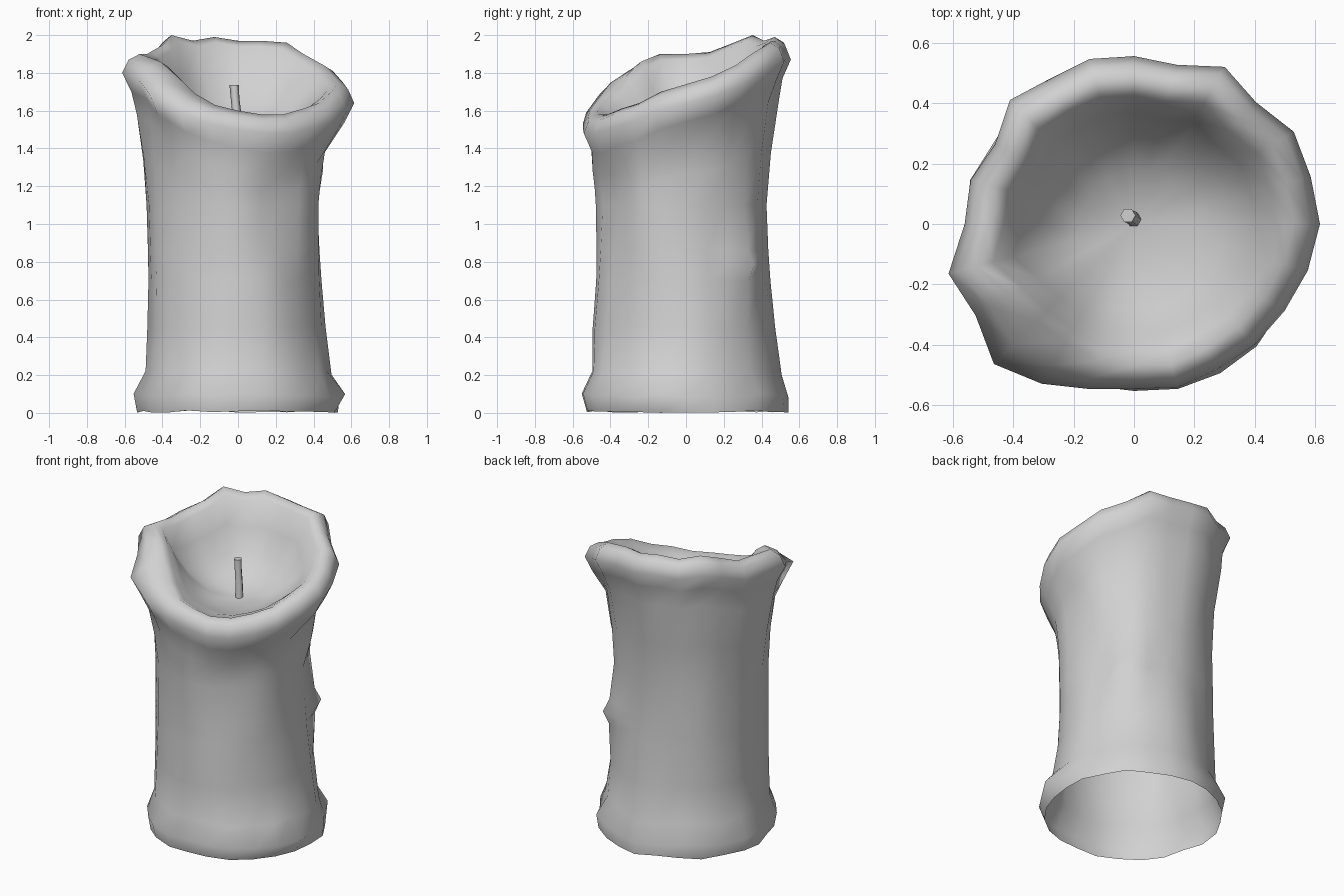
import bpy, bmesh, random
from math import sin, cos, exp, radians, pi
from mathutils import Vector

random.seed(4)
cube = bpy.data.objects.get("Cube")
if cube:
    bpy.data.objects.remove(cube, do_unlink=True)

GREY = (0.64, 0.64, 0.64, 1)
wax = bpy.data.materials.new("pale grey wax")
wax.use_nodes = True
wax.diffuse_color = GREY
wax.node_tree.nodes["Principled BSDF"].inputs["Base Color"].default_value = GREY

# Lip outline radius and crest height, one value per 15 degrees from +x
LIP = [.615, .605, .61, .57, .60, .545, .555, .565, .555, .58, .53, .56,
       .56, .635, .605, .655, .61, .565, .545, .56, .555, .565, .575, .595]
CREST = [1.74, 1.78, 1.84, 1.9, 1.96, 1.97, 1.97, 1.99, 1.97, 2.0, 1.95, 1.91,
         1.9, 1.9, 1.86, 1.78, 1.69, 1.63, 1.6, 1.58, 1.58, 1.61, 1.64, 1.7]
N = len(LIP)
FLOOR = 1.49


def bump(angle, z, at, height, size, width=16, tall=0.15):
    """Soft local swelling or dent on the wall."""
    d = (angle - at + 180) % 360 - 180
    return size * exp(-(d / width) ** 2 - ((z - height) / tall) ** 2)


def wall_radius(angle, z, base):
    a = radians(angle)
    r = base - min(z, 1) * (0.03 * cos(a) + 0.02 * sin(a))
    r += 0.009 * sin(5 * a + 2.5 * z) + 0.006 * sin(9 * a - z)
    r += bump(angle, z, 45, 0.78, 0.06, 8, 0.08)       # drip
    r += bump(angle, z, 42, 0.9, 0.025, 12, 0.5)       # long ridge
    r += bump(angle, z, 20, 1.27, 0.04, 12, 0.08)      # drip under the lip
    r += bump(angle, z, 320, 1.1, 0.03, 14, 0.4)       # ridge beside the fold
    r += bump(angle, z, 298, 1.1, -0.035, 12, 0.3)     # folds below the lip
    r += bump(angle, z, 122, 1.3, -0.03)
    r += bump(angle, z, 268, 0.35, 0.025, 25, 0.3)     # swollen lower front
    r += bump(angle, z, 340, 0.11, 0.06, 14, 0.08)     # puddled foot
    r += bump(angle, z, 309, 0.11, 0.04, 10, 0.08)
    return r


def column(i):
    """Points of one upright section, from the open foot to the bowl."""
    angle, lip, crest = i * 360 / N, LIP[i], CREST[i]
    jitter = random.uniform(-0.015, 0.015)
    pts = [(wall_radius(angle, 0, 0.53) + jitter / 3, random.uniform(0, 0.015)),
           (wall_radius(angle, 0.1, 0.54) + jitter, 0.09 + jitter),
           (wall_radius(angle, 0.2, 0.492) - jitter / 2, 0.21 + jitter)]
    for z, base in ((0.45, 0.472), (0.7, 0.458), (0.78, 0.456), (0.86, 0.454), (1.1, 0.452)):
        pts.append((wall_radius(angle, z, base), z))
    # The lip overhangs most at the low side and flares gently at the back
    neck = crest - 0.32
    flare = 0.38 + 0.17 * cos(radians(angle - 130))
    low = (1.1 + neck) / 2
    pts += [(flare * 0.4 * lip + (1 - flare * 0.4) * wall_radius(angle, low, 0.45), low),
            (flare * lip + (1 - flare) * wall_radius(angle, neck, 0.45), neck),
            (lip * 0.92, crest - 0.20),
            (lip, crest - 0.10)]
    # Rolled crest, broad at the sagging corner, then the conical bowl
    inner = lip * (1 - bump(angle, 0, 228, 0, 0.2, 20))
    pts += [((lip + inner) / 2 * 0.95, crest - 0.03),
            (inner * 0.86, crest),
            (inner * 0.77, crest - 0.03)]
    for part, rise in ((0.66, 0.62), (0.52, 0.33), (0.32, 0.11)):
        pts.append((inner * part, FLOOR + (crest - FLOOR) * rise))
    a = radians(angle)
    return [Vector((r * cos(a), r * sin(a), z)) for r, z in pts]


def finish(bm, name):
    bmesh.ops.recalc_face_normals(bm, faces=bm.faces)
    mesh = bpy.data.meshes.new(name)
    bm.to_mesh(mesh)
    bm.free()
    mesh.materials.append(wax)
    mesh.polygons.foreach_set("use_smooth", [True] * len(mesh.polygons))
    obj = bpy.data.objects.new(name, mesh)
    bpy.context.collection.objects.link(obj)
    return obj


def loft(bm, columns):
    """Bridge neighbouring columns into a closed tube."""
    verts = [[bm.verts.new(p) for p in c] for c in columns]
    for i, c in enumerate(verts):
        d = verts[(i + 1) % len(verts)]
        for j in range(len(c) - 1):
            bm.faces.new((c[j], d[j], d[j + 1], c[j + 1]))
    return verts


# Melted candle: hollow wall, rolled lip and bowl
bm = bmesh.new()
verts = loft(bm, [column(i) for i in range(N)])
centre = bm.verts.new((0, 0, FLOOR))
for i in range(N):
    bm.faces.new((verts[i][-1], verts[(i + 1) % N][-1], centre))
finish(bm, "candle_body")

# Wick: slightly bent six-sided stem
bm = bmesh.new()
path = [(0.0, 0.015, 1.47, 0.026), (-0.006, 0.02, 1.58, 0.024),
        (-0.016, 0.025, 1.67, 0.023), (-0.02, 0.028, 1.735, 0.025)]
sides = 6
verts = loft(bm, [[Vector((x + r * cos(k * 2 * pi / sides), y + r * sin(k * 2 * pi / sides), z))
                   for x, y, z, r in path] for k in range(sides)])
bm.faces.new([c[-1] for c in verts])
wick = finish(bm, "wick")
bpy.context.view_layer.objects.active = wick
wick.select_set(True)
bpy.ops.object.shade_smooth_by_angle(angle=radians(65))
